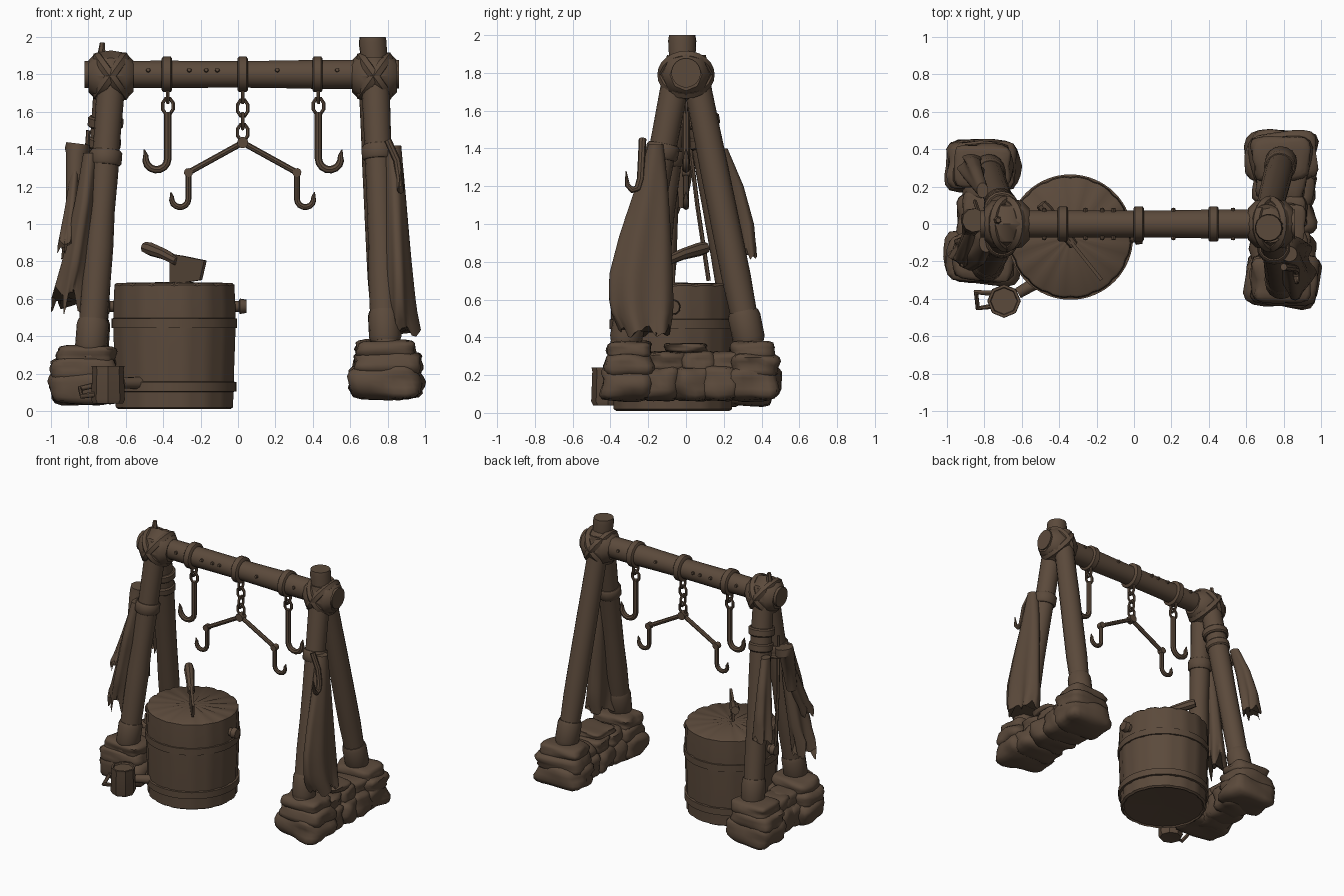
import bpy, bmesh, math, random
from mathutils import Vector, Matrix, noise

random.seed(4)
cube = bpy.data.objects.get("Cube")
if cube:
    bpy.data.objects.remove(cube)

wood = bpy.data.materials.new("dark brown")
wood.use_nodes = True
COLOR = (0.105, 0.068, 0.044, 1)
wood.diffuse_color = COLOR
wood.node_tree.nodes["Principled BSDF"].inputs["Base Color"].default_value = COLOR


def finish(name, bm, angle=40):
    bmesh.ops.recalc_face_normals(bm, faces=bm.faces)
    me = bpy.data.meshes.new(name)
    bm.to_mesh(me)
    bm.free()
    me.materials.append(wood)
    ob = bpy.data.objects.new(name, me)
    bpy.context.collection.objects.link(ob)
    bpy.ops.object.select_all(action='DESELECT')
    ob.select_set(True)
    bpy.context.view_layer.objects.active = ob
    bpy.ops.object.shade_smooth_by_angle(angle=math.radians(angle))


def loft(name, rings, closed=False, angle=40):
    """Skin equal-length rings of points, capping the ends unless closed."""
    bm = bmesh.new()
    vs = [[bm.verts.new(p) for p in ring] for ring in rings]
    pairs = list(zip(vs, vs[1:])) + ([(vs[-1], vs[0])] if closed else [])
    n = len(vs[0])
    for a, b in pairs:
        for i in range(n):
            j = (i + 1) % n
            bm.faces.new((a[i], a[j], b[j], b[i]))
    if not closed:
        bm.faces.new(vs[0])
        bm.faces.new(vs[-1])
    finish(name, bm, angle)


def sweep(name, pts, radii, sides=8, closed=False):
    """Round bar along a path; radii is one number or one per point."""
    pts = [Vector(p) for p in pts]
    n = len(pts)
    if not isinstance(radii, (list, tuple)):
        radii = [radii] * n
    rings, side, old = [], None, None
    for k, p in enumerate(pts):
        if closed:
            t = pts[(k + 1) % n] - pts[k - 1]
        else:
            t = pts[min(k + 1, n - 1)] - pts[max(k - 1, 0)]
        t.normalize()
        side = t.orthogonal().normalized() if old is None else old.rotation_difference(t) @ side
        old, other = t, t.cross(side)
        rings.append([p + radii[k] * (side * math.cos(a) + other * math.sin(a))
                      for a in (math.tau * i / sides for i in range(sides))])
    loft(name, rings, closed)


def between(a, b, t):
    return Vector(a).lerp(Vector(b), t)


def pole(name, a, b, r, sides=16):
    """Slightly uneven timber."""
    steps = 9
    radii = [r * random.uniform(0.95, 1.06) for _ in range(steps)]
    sweep(name, [between(a, b, i / (steps - 1)) for i in range(steps)], radii, sides)


def sleeve(name, a, b, t, r, h):
    """Raised rounded collar around the pole from a to b."""
    d = (Vector(b) - Vector(a)).normalized()
    c = between(a, b, t)
    sweep(name, [c + d * h * k for k in (-.5, -.35, .35, .5)], [r * .9, r, r, r * .9], 16)


def stone(name, loc, size):
    """Rounded lumpy boulder: a gridded cube relaxed toward a superellipsoid."""
    bm = bmesh.new()
    bmesh.ops.create_cube(bm, size=2)
    bmesh.ops.subdivide_edges(bm, edges=bm.edges[:], cuts=5, use_grid_fill=True)
    seed = Vector([random.uniform(0, 50) for _ in range(3)])
    turn = Matrix.Rotation(random.uniform(-.15, .15), 3, 'Z')
    for v in bm.verts:
        p = v.co / sum(abs(c) ** 5 for c in v.co) ** .2
        p *= 1 + .17 * noise.noise(p * 1.2 + seed)
        v.co = Vector(loc) + turn @ Vector(c * s * .5 for c, s in zip(p, size))
    finish(name, bm, 60)


def cloth(name, path, thick, ragged, folds=5):
    """Folded hanging cloth; path gives (x, y, z, half width along y) from the top down."""
    n, steps, rings = 40, 13, []
    for k in range(steps):
        t = k / (steps - 1)
        s = t * (len(path) - 1)
        i0 = min(int(s), len(path) - 2)
        x, y, z, w = (p + (q - p) * (s - i0) for p, q in zip(path[i0], path[i0 + 1]))
        ring = []
        for i in range(n):
            a = math.tau * i / n
            fold = 1 + .3 * t * math.cos(folds * a + 1 + t)
            drop = ragged * (math.cos(5 * a) + .5 * math.sin(11 * a)) * max(0, t * 4 - 3)
            ring.append((x + thick * (.5 + .5 * t) * math.cos(a) * fold, y + w * math.sin(a), z + drop))
        rings.append(ring)
    loft(name, rings, angle=60)


def lathe(name, center, profile, n=64, groove=0):
    """Turned form; a groove depth marks every fourth segment as a board joint."""
    rings = []
    for r, z in profile:
        ring = []
        for i in range(n):
            cut = groove if i % 4 == 0 else 0
            a = math.tau * i / n
            ring.append((center[0] + (r - cut) * math.cos(a), center[1] + (r - cut) * math.sin(a),
                         z - cut if z > .6 else z))
        rings.append(ring)
    loft(name, rings)


# Crossbeam with hanging rings and nail heads
pole("crossbeam", (-.82, 0, 1.8), (.86, 0, 1.8), .075, 20)
for x in (-.38, .025, .425):
    sweep("beam_ring", [(x + d, 0, 1.8) for d in (-.028, -.02, .02, .028)], [.085, .096, .096, .085], 20)
for x in (-.48, -.26, -.17, -.11, .21, .53):
    for s in (-1, 1):
        sweep("nail", [(x, s * .06, 1.82), (x, s * .085, 1.825)], [.014, .01], 8)

# Two A-frames with lashed joints
legs = {
    ("left", "front"): ((.73, -.03, 1.88), (.79, -.33, .33)),
    ("left", "back"): ((.71, .03, 1.88), (.79, .345, .33)),
    ("right", "front"): ((-.67, -.03, 1.86), (-.79, -.23, .28)),
    ("right", "back"): ((-.69, .03, 1.86), (-.78, .3, .28)),
}
for (side, end), (a, b) in legs.items():
    pole(f"{side}_{end}_leg", a, b, .074)
    sleeve("leg_foot_collar", a, b, .92, .086, .17)
    if end == "front":
        sleeve("leg_collar", a, b, .32, .088, .08)
for t, r in ((.2, .095), (.27, .088)):
    sleeve("leg_rope_wrap", *legs[("right", "back")], t, r, .06)

sweep("left_post_top", [(.735, -.02, 1.8), (.72, -.02, 1.97), (.72, -.02, 2)], [.066, .075, .07], 14)
sweep("right_post_spike", [(-.72, .02, 1.85), (-.73, .02, 1.91), (-.725, .02, 1.97)], [.03, .022, .014], 6)
for x in (-.68, .73):
    sweep("joint_wrap", [(x + d, 0, 1.79) for d in (-.12, -.08, 0, .08, .12)],
          [.085, .125, .138, .125, .085], 8)
    for tilt in (-.62, .62):
        turn = Matrix.Rotation(tilt, 3, 'Y')
        loop = [Vector((x, 0, 1.79)) + turn @ Vector((0, .122 * math.cos(a), .122 * math.sin(a)))
                for a in (math.tau * i / 24 for i in range(24))]
        sweep("joint_lashing", loop, .03, 6, True)

# Stone footings, with lower rubble filling the gap between each pair of piles
for sx, x, z0, ys, depth in ((1, .79, .07, (-.3, .355), .33), (-1, -.81, .04, (-.185, .31), .25)):
    for y in ys:
        stone("footing_base", (x, y, z0 + .085), (.38, .28, .18))
        stone("footing_middle", (x + .01 * sx, y, z0 + .18), (.35, .26, .13))
        stone("footing_top", (x, y, z0 + .26), (.31, .23, .1))
    for k in range(3):
        y = ys[0] + (ys[1] - ys[0]) * (k + 1) / 4
        stone("footing_between", (x + random.uniform(-.02, .02), y, z0 + .085), (depth, .21, .18))
        stone("footing_between_top", (x, y + .03, z0 + .2), (depth * .8, .19, .11))
stone("footing_slab", (.79, 0, .345), (.24, .22, .05))


# Chains and hooks
def link(x, z, flat, h=.045):
    pts = []
    for i in range(8):
        a = math.tau * (i + .5) / 8
        w = .03 * math.cos(a)
        pts.append((x + (w if flat else 0), 0 if flat else w, z + h * math.sin(a)))
    sweep("chain_link", pts, .01, 6, True)


def hook(x, top, low, out, r, thick, name="hook"):
    """Shank at x, curling toward out (+1 or -1)."""
    pts = [(x, 0, top), (x, 0, (top + low) / 2)]
    for i in range(9):
        a = math.pi * 1.08 * i / 8
        pts.append((x + out * r * (1 - math.cos(a)), 0, low - r * math.sin(a)))
    pts.append((x + out * 2.1 * r, 0, low + .8 * r))
    sweep(name, pts, [thick] * (len(pts) - 3) + [thick * .9, thick * .7, thick * .15], 8)


for x, out in ((-.375, -1), (.43, 1)):
    link(x, 1.69, False)
    link(x, 1.63, True)
    hook(x, 1.6, 1.35, out, .06, .02)
for k, z in enumerate((1.69, 1.62, 1.55, 1.49)):
    link(.025, z, k % 2)
sweep("spreader_hub", [(.025, -.025, 1.435), (.025, .025, 1.435)], .03, 12)
for s in (-1, 1):
    tip = .025 + s * .29
    sweep("spreader_arm", [(.025, 0, 1.435), (tip, 0, 1.275)], .016, 8)
    sweep("spreader_knuckle", [(tip, -.02, 1.275), (tip, .02, 1.275)], .024, 10)
    hook(tip, 1.27, 1.135, s, .045, .016, "small_hook")

# Barrel with bands, plugs and tap
bx, by = -.34, -.07
lathe("barrel", (bx, by), [(.02, .03), (.29, .02), (.3, .01), (.315, .02), (.32, .2), (.327, .4), (.328, .55),
                           (.322, .675), (.31, .685), (.02, .69)], groove=.006)
for z, r in ((.47, .335), (.13, .331)):
    lathe("barrel_band", (bx, by), [(r - .02, z - .028), (r, z - .025), (r, z + .025), (r - .02, z + .028)])
for s in (-1, 1):
    sweep("barrel_plug", [(bx + s * d, by, .56) for d in (.3, .345, .35, .385)], [.03, .03, .042, .036], 10)
sweep("barrel_tap", [(-.5, -.3, .15), (-.62, -.37, .15)], [.035, .03], 10)

# Lidded mug standing below the tap, with a looped handle
lathe("mug", (-.695, -.412), [(.02, .045), (.08, .04), (.09, .06), (.084, .22), (.088, .24),
                              (.074, .24), (.07, .228), (.01, .228)], 8)
sweep("mug_handle", [(-.76, -.37, .14), (-.845, -.365, .12), (-.835, -.45, .08), (-.76, -.44, .09)], .015, 8)

# Cleaver stuck in the barrel lid
along = Vector((.62, -.78, 0))
across = Vector((.78, .62, 0)) * .009
start = Vector((-.36, -.065, .76))
outline = [(0, .08), (.0, -.07), (.05, -.08), (.26, -.06), (.3, .045), (.1, .07)]
loft("cleaver_blade", [[start + along * u + Vector((0, 0, v)) + across * s for u, v in outline]
                       for s in (-1, 1)])
sweep("cleaver_handle", [start + along * u + Vector((0, 0, v))
                         for u, v in ((.06, .04), (-.06, .08), (-.17, .105), (-.22, .115))],
      [.026, .03, .036, .03], 8)

# Hanging cloths, roll, side hook and cord
cloth("left_cloth", [(.83, -.16, 1.42, .04), (.84, -.18, 1.2, .085), (.85, -.215, .95, .135),
                     (.86, -.24, .72, .17), (.865, -.235, .55, .17), (.875, -.215, .43, .13)], .085, .025)
cloth("right_back_cloth", [(-.81, .18, 1.4, .04), (-.84, .24, 1.2, .065), (-.86, .28, 1, .08),
                           (-.87, .31, .84, .065)], .06, .025)
cloth("right_front_cloth", [(-.79, -.1, 1.38, .05), (-.82, -.13, 1.12, .09), (-.87, -.15, .8, .1),
                            (-.905, -.15, .6, .08)], .075, .06)
cloth("right_roll_cloth", [(-.87, -.01, 1.3, .045), (-.89, -.09, 1.08, .06), (-.91, -.17, .88, .06)], .045, .03)
sweep("right_roll", [(-.855, .02, 1.43), (-.86, .02, 1.39), (-.865, 0, 1.37), (-.88, -.04, 1.09)],
      [.064, .068, .055, .04], 10)
sweep("roll_strap", [(-.72, .1, 1.36), (-.86, .02, 1.36)], .02, 6)
sweep("side_hook", [(.8, -.23, 1.45), (.85, -.235, 1.34), (.865, -.24, 1.24), (.867, -.255, 1.19),
                    (.87, -.285, 1.18), (.87, -.31, 1.205), (.87, -.318, 1.28)],
      [.02, .02, .02, .02, .018, .014, .003], 8)
sweep("hanging_cord", [(-.8, .01, 1.5), (-.83, .06, 1.1), (-.85, .12, .7)], .012, 6)
